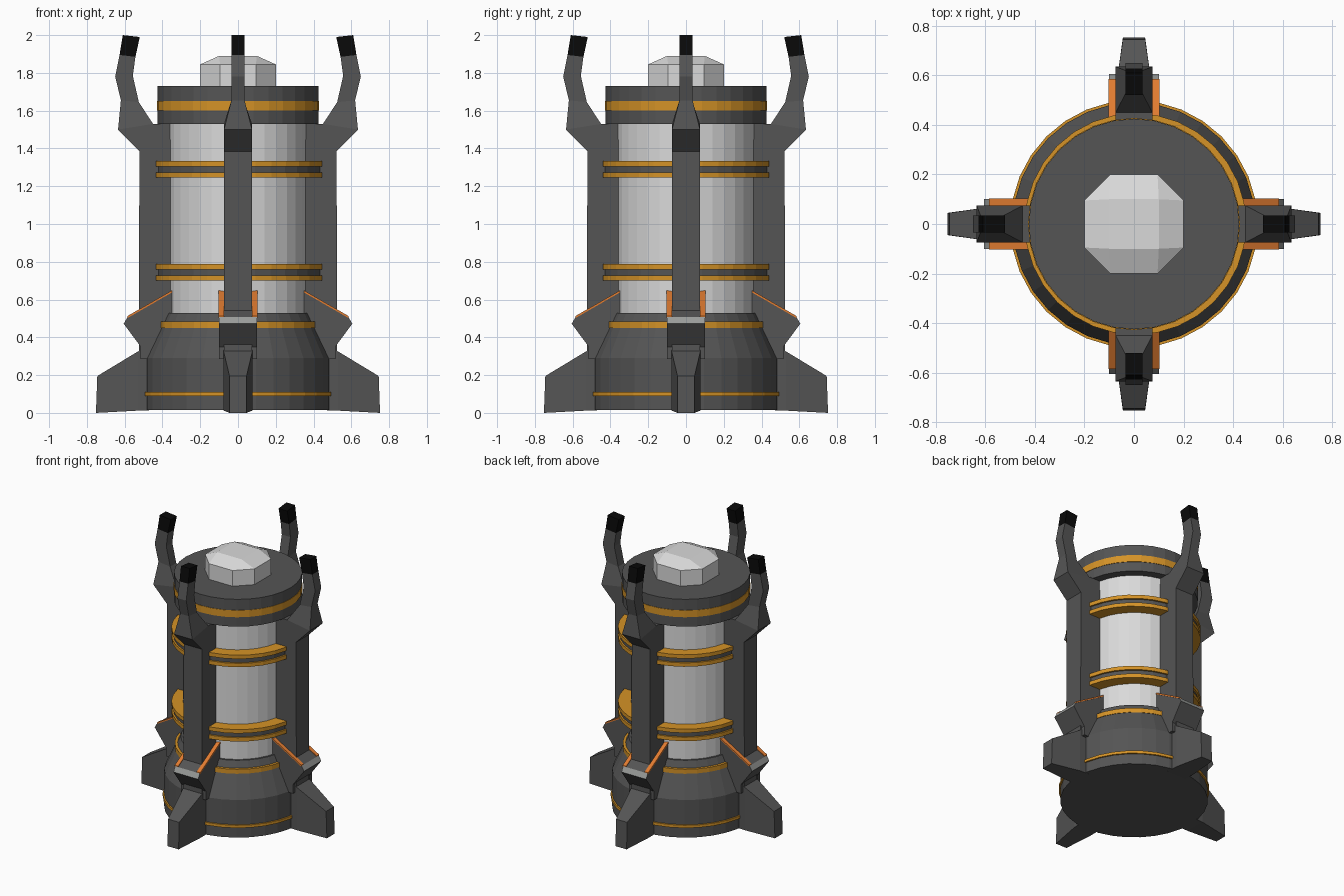
import bpy, bmesh, math
from mathutils import Matrix

if "Cube" in bpy.data.objects:
    bpy.data.objects.remove(bpy.data.objects["Cube"])


def material(name, rgb):
    m = bpy.data.materials.new(name)
    m.diffuse_color = (*rgb, 1)
    m.use_nodes = True
    m.node_tree.nodes["Principled BSDF"].inputs["Base Color"].default_value = m.diffuse_color
    return m


DARK = material("dark grey metal", (0.09, 0.09, 0.09))
WHITE = material("white shell", (0.70, 0.70, 0.70))
GOLD = material("gold trim", (0.66, 0.29, 0.02))
ORANGE = material("orange strip", (0.75, 0.20, 0.03))
GREY = material("mid grey lip", (0.32, 0.33, 0.32))
BLACK = material("black tip", (0.003, 0.003, 0.003))


def finish(name, bm, *mats):
    bmesh.ops.recalc_face_normals(bm, faces=bm.faces)
    me = bpy.data.meshes.new(name)
    bm.to_mesh(me)
    bm.free()
    for m in mats:
        me.materials.append(m)
    ob = bpy.data.objects.new(name, me)
    bpy.context.collection.objects.link(ob)
    return ob


def lathe(name, profile, mat, x=0.0, n=32):
    """Solid of revolution from (radius, z) points, bottom to top."""
    bm = bmesh.new()
    rings = [[bm.verts.new((x + r * math.cos(math.tau * i / n), r * math.sin(math.tau * i / n), z))
              for i in range(n)] for r, z in profile]
    for a, b in zip(rings, rings[1:]):
        for i in range(n):
            j = (i + 1) % n
            bm.faces.new((a[i], a[j], b[j], b[i]))
    bm.faces.new(rings[0])
    bm.faces.new(rings[-1])
    return finish(name, bm, mat)


def four(name, build, *mats):
    """Build a part on the +x side, four times around the axis."""
    for k, side in enumerate(("right", "back", "left", "front")):
        bm = bmesh.new()
        build(bm)
        bm.transform(Matrix.Rotation(k * math.pi / 2, 4, 'Z'))
        finish(f"{side}_{name}", bm, *mats)


def loft(sections):
    """Four-sided sections: outer (r, z), inner (r, z), half width."""
    def build(bm):
        rings = [[bm.verts.new(p) for p in ((ro, -w, zo), (ro, w, zo), (ri, w, zi), (ri, -w, zi))]
                 for ro, zo, ri, zi, w in sections]
        for a, b in zip(rings, rings[1:]):
            for i in range(4):
                j = (i + 1) % 4
                bm.faces.new((a[i], a[j], b[j], b[i]))
        bm.faces.new(rings[0])
        bm.faces.new(rings[-1])
    return build


def extrude(bm, profile, y0, y1):
    """Prism from an (r, z) outline; returns the side faces in order."""
    a = [bm.verts.new((r, y0, z)) for r, z in profile]
    b = [bm.verts.new((r, y1, z)) for r, z in profile]
    bm.faces.new(a)
    bm.faces.new(b)
    n = len(profile)
    return [bm.faces.new((a[i], a[(i + 1) % n], b[(i + 1) % n], b[i])) for i in range(n)]


# Central canister
lathe("base", [(0.49, 0.015), (0.49, 0.29), (0.38, 0.53)], DARK)
lathe("base_trim", [(0.50, 0.09), (0.50, 0.11)], GOLD)
lathe("cone_trim", [(0.42, 0.45), (0.42, 0.483)], GOLD)
lathe("shell", [(0.366, 0.50), (0.366, 1.56)], WHITE)
lathe("cap", [(0.425, 1.53), (0.425, 1.73)], DARK)
lathe("cap_trim", [(0.428, 1.60), (0.428, 1.65)], GOLD)

# Double hoops around the shell
for label, z in (("lower", 0.70), ("upper", 1.245)):
    lathe(label + "_hoop_core", [(0.435, z + 0.01), (0.435, z + 0.08)], DARK, 0.006)
    for k in (0, 1):
        lathe(f"{label}_hoop_{k + 1}", [(0.447, z + 0.06 * k), (0.447, z + 0.06 * k + 0.028)], GOLD, 0.006)

# Bevelled knob on the cap
bm = bmesh.new()
for sx in (-1, 1):
    for sy in (-1, 1):
        for x, y in ((0.2, 0.095), (0.095, 0.2)):
            for z in (1.72, 1.845):
                bm.verts.new((sx * x, sy * y, z))
        bm.verts.new((sx * 0.1, sy * 0.1, 1.89))
bmesh.ops.convex_hull(bm, input=bm.verts)
bmesh.ops.dissolve_limit(bm, angle_limit=0.02, verts=bm.verts, edges=bm.edges)
finish("knob", bm, WHITE)

# Pillars rising into bent horns with black tips
four("pillar", loft([
    (0.525, 0.30, 0.34, 0.30, 0.074),
    (0.522, 1.385, 0.36, 1.53, 0.074),
    (0.635, 1.50, 0.45, 1.53, 0.074),
    (0.62, 1.655, 0.525, 1.645, 0.035),
    (0.65, 1.78, 0.557, 1.785, 0.035),
    (0.627, 1.895, 0.543, 1.885, 0.035)]), DARK)
four("horn_tip", loft([
    (0.627, 1.895, 0.543, 1.885, 0.035),
    (0.61, 2.0, 0.52, 1.99, 0.035)]), BLACK)

# Tapered feet
four("foot", loft([
    (0.44, 0.38, 0.44, 0.015, 0.078),
    (0.53, 0.325, 0.53, 0.012, 0.076),
    (0.745, 0.195, 0.752, 0.0, 0.045)]), DARK)


# Sloped brackets with a grey lip, and orange strips along the slope
def bracket(bm):
    sides = extrude(bm, [(0.345, 0.645), (0.585, 0.507), (0.605, 0.472), (0.515, 0.35),
                         (0.515, 0.285), (0.345, 0.285)], -0.1, 0.1)
    sides[1].material_index = 1


def strips(bm):
    for s in (-1, 1):
        extrude(bm, [(0.345, 0.640), (0.345, 0.651), (0.585, 0.513), (0.585, 0.502)], s * 0.075, s * 0.103)


four("bracket", bracket, DARK, GREY)
four("bracket_strips", strips, ORANGE)
